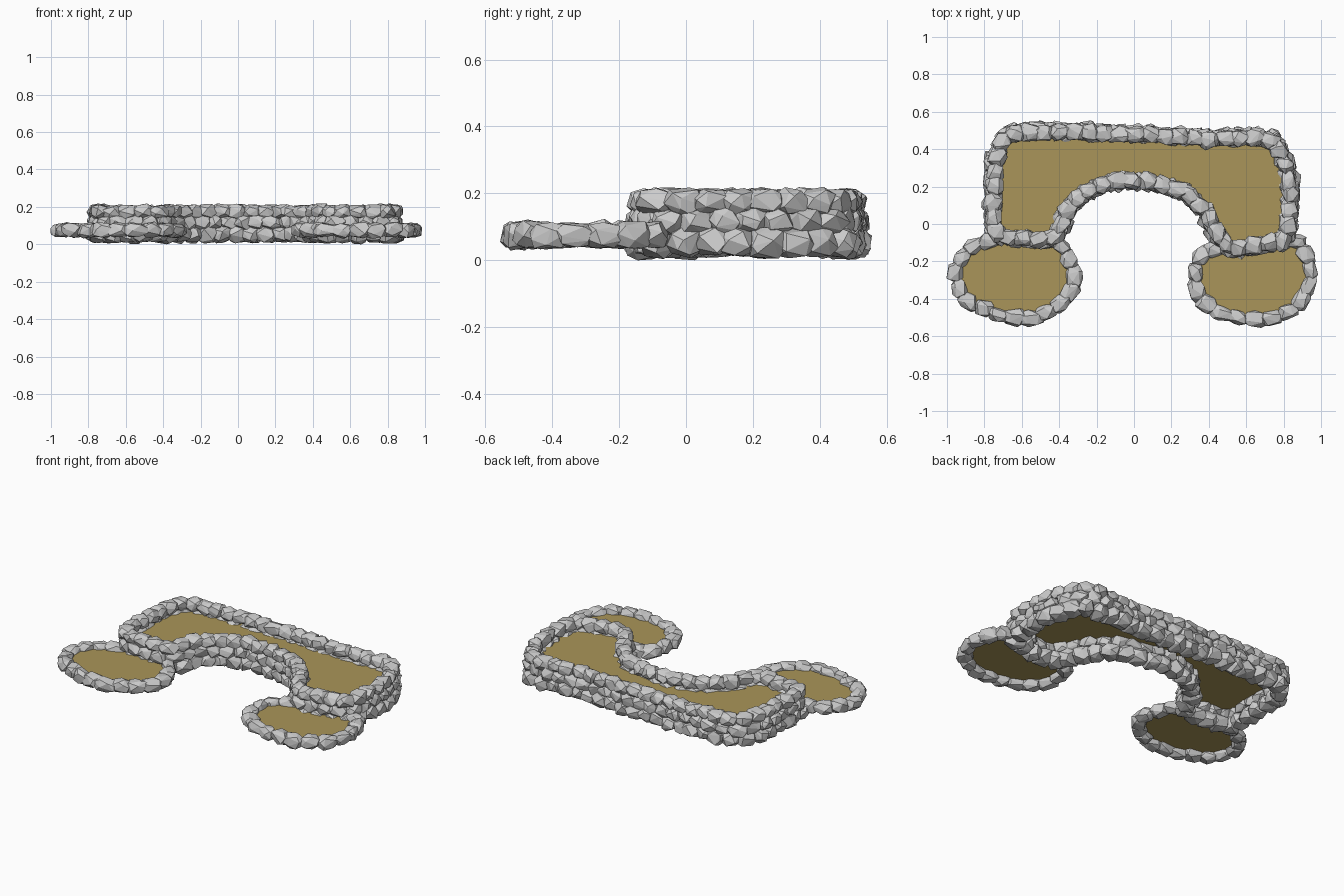
import bpy, bmesh, math, random
from mathutils import Vector, Matrix

if "Cube" in bpy.data.objects:
    bpy.data.objects.remove(bpy.data.objects["Cube"])

random.seed(7)

# Wall centre lines, seen from above
MAIN = [(-.74, -.04), (-.75, .19), (-.73, .37), (-.65, .48), (-.45, .49), (0, .48),
        (.35, .455), (.70, .455), (.79, .36), (.83, .18), (.81, -.06), (.72, -.10),
        (.54, -.13), (.45, -.06), (.37, .08), (.23, .19), (-.02, .235), (-.20, .20),
        (-.35, .09), (-.43, -.07), (-.61, -.07)]
LEFT = [(-.73, -.08), (-.82, -.10), (-.91, -.16), (-.952, -.28), (-.90, -.40), (-.78, -.465),
        (-.57, -.508), (-.40, -.435), (-.325, -.31), (-.36, -.15), (-.43, -.10)]
RIGHT = [(.81, -.08), (.88, -.11), (.948, -.25), (.915, -.38), (.78, -.488), (.57, -.5),
         (.39, -.435), (.325, -.29), (.37, -.16), (.48, -.13)]


def smooth_path(pts, closed):
    """Catmull-Rom curve through the points."""
    n, out = len(pts), []
    get = lambda i: Vector(pts[i % n] if closed else pts[max(0, min(n - 1, i))])
    for i in range(n if closed else n - 1):
        a, b, c, d = (get(i + k) for k in (-1, 0, 1, 2))
        for s in range(8):
            t = s / 8
            out.append(.5 * (2 * b + (c - a) * t + (2 * a - 5 * b + 4 * c - d) * t * t
                             + (3 * b - a - 3 * c + d) * t ** 3))
    out.append(get(0) if closed else get(n - 1))
    return out


def walk(path, step, offset):
    """Evenly spaced (position, angle) pairs along the path."""
    total = sum((b - a).length for a, b in zip(path, path[1:]))
    count = round(total / step)
    targets = [(k + offset) * total / count for k in range(count)]
    dist = 0
    for a, b in zip(path, path[1:]):
        seg = (b - a).length
        while targets and targets[0] <= dist + seg:
            t = (targets.pop(0) - dist) / max(seg, 1e-6)
            yield a.lerp(b, t), math.atan2(b.y - a.y, b.x - a.x)
        dist += seg


def add_stone(bm, pos, angle, size):
    """Angular boulder: convex hull of points scattered on a boxy ellipsoid."""
    m = Matrix.Translation(pos) @ Matrix.Rotation(angle, 4, 'Z')
    turn = random.uniform(0, math.tau)
    verts = []
    for i in range(18):
        h = 1 - 2 * (i + .5) / 18
        a = turn + i * 2.39996 + random.uniform(-.4, .4)
        r = math.sqrt(1 - h * h)
        p = [r * math.cos(a), r * math.sin(a), h]
        p = [math.copysign(abs(c) ** .78, c) * random.uniform(.88, 1.1) for c in p]
        p[2] = max(-1.03, min(1.03, p[2]))
        verts.append(bm.verts.new(m @ Vector(c * s / 2 for c, s in zip(p, size))))
    res = bmesh.ops.convex_hull(bm, input=verts)
    junk = {v for v in res["geom_interior"] + res["geom_unused"]
            if isinstance(v, bmesh.types.BMVert)}
    bmesh.ops.delete(bm, geom=list(junk), context='VERTS')


def stone_course(name, pts, closed, z, height, step, width, offset):
    """One row of overlapping stones following a path."""
    bm = bmesh.new()
    for p, ang in walk(smooth_path(pts, closed), step, offset):
        size = (step * random.uniform(1.3, 1.7), width * random.uniform(.92, 1.08),
                height * random.uniform(.9, 1.05))
        pos = Vector((p.x + random.uniform(-.006, .006), p.y + random.uniform(-.006, .006),
                      z + random.uniform(-.003, .003)))
        add_stone(bm, pos, ang + random.uniform(-.22, .22), size)
    bmesh.ops.recalc_face_normals(bm, faces=bm.faces)
    me = bpy.data.meshes.new(name)
    bm.to_mesh(me)
    bm.free()
    bpy.context.collection.objects.link(bpy.data.objects.new(name, me))


soil_mat = bpy.data.materials.new("soil")
soil_mat.diffuse_color = (.40, .30, .10, 1)
soil_mat.use_nodes = True
soil_mat.node_tree.nodes["Principled BSDF"].inputs["Base Color"].default_value = soil_mat.diffuse_color


def soil(name, pts, z):
    """Flat sheet whose edge hides inside the stones."""
    loop = smooth_path(pts, True)[:-1]
    area = sum(a.x * b.y - b.x * a.y for a, b in zip(loop, loop[1:] + loop[:1]))
    if area < 0:
        loop.reverse()
    me = bpy.data.meshes.new(name)
    me.from_pydata([(p.x, p.y, z) for p in loop], [], [list(range(len(loop)))])
    me.materials.append(soil_mat)
    bpy.context.collection.objects.link(bpy.data.objects.new(name, me))


# Raised main bed: three stacked courses of stone, the lowest the widest
for i, (z, h, w) in enumerate([(.054, .1, .127), (.117, .09, .108), (.174, .085, .1)]):
    stone_course(f"main_wall_course_{i + 1}", MAIN, True, z, h, .08, w, (i * .5) % 1)
soil("main_bed_soil", MAIN, .137)

# Two low side beds: one course each
for side, pts in (("left", LEFT), ("right", RIGHT)):
    stone_course(f"{side}_bed_stones", pts, False, .076, .088, .09, .093, .5)
    soil(f"{side}_bed_soil", pts, .08)
